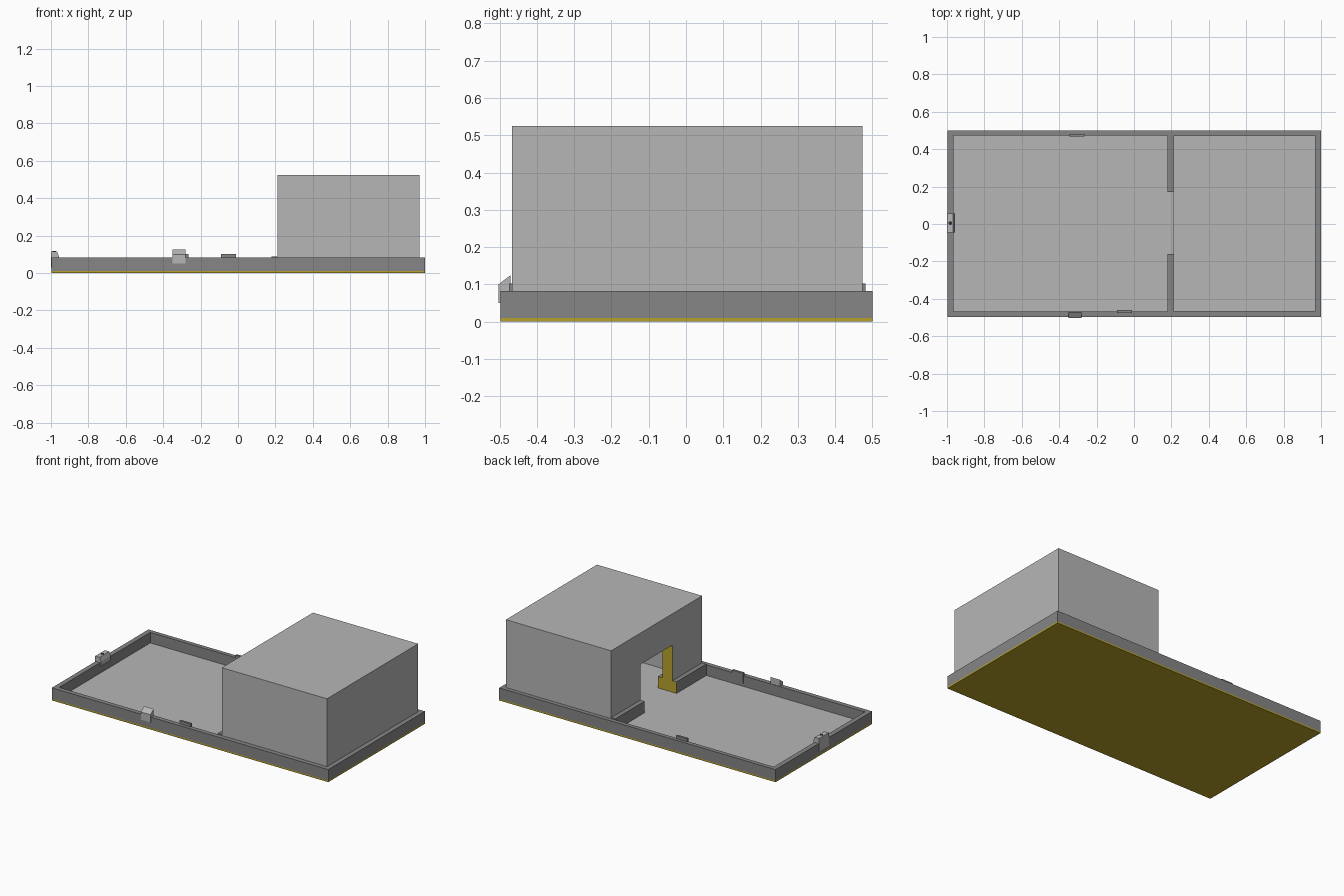
import bpy, bmesh, math

cube = bpy.data.objects.get("Cube")
if cube:
    bpy.data.objects.remove(cube, do_unlink=True)


def material(name, rgb):
    m = bpy.data.materials.new(name)
    m.use_nodes = True
    m.diffuse_color = (*rgb, 1)
    m.node_tree.nodes["Principled BSDF"].inputs["Base Color"].default_value = (*rgb, 1)
    return m


LIGHT = material("light grey", (0.47, 0.47, 0.47))
DARK = material("dark grey", (0.24, 0.24, 0.24))
YELLOW = material("mustard yellow", (0.48, 0.36, 0.025))
BLACK = material("near black", (0.03, 0.03, 0.03))


def finish(name, bm, mat, cut_rule=None):
    """Make an object; faces matching cut_rule get the yellow cut colour."""
    bmesh.ops.recalc_face_normals(bm, faces=bm.faces)
    me = bpy.data.meshes.new(name)
    me.materials.append(mat)
    if cut_rule:
        me.materials.append(YELLOW)
        for f in bm.faces:
            f.material_index = int(cut_rule(f.normal, f.calc_center_median()))
    bm.to_mesh(me)
    bm.free()
    ob = bpy.data.objects.new(name, me)
    bpy.context.collection.objects.link(ob)
    return ob


def box(name, x, y, z, mat, cut_rule=None):
    bm = bmesh.new()
    bmesh.ops.create_cube(bm, size=1)
    for v in bm.verts:
        for i, (a, b) in enumerate((x, y, z)):
            v.co[i] = a if v.co[i] < 0 else b
    return finish(name, bm, mat, cut_rule)


def prism(name, pts, start, end, place, mat):
    """Extrude a 2D profile; place maps (a, b, depth) to xyz."""
    bm = bmesh.new()
    f = bm.faces.new([bm.verts.new(place(a, b, start)) for a, b in pts])
    ext = bmesh.ops.extrude_face_region(bm, geom=[f])["geom"]
    shift = [q - p for p, q in zip(place(0, 0, start), place(0, 0, end))]
    bmesh.ops.translate(bm, vec=shift,
                        verts=[v for v in ext if isinstance(v, bmesh.types.BMVert)])
    return finish(name, bm, mat)


X0, X1, Y0, Y1 = -0.997, 1.0, -0.497, 0.5      # outer footprint
IX0, IX1, IY0, IY1 = -0.965, 0.97, -0.467, 0.473  # inside of the rim
RIM = 0.082

# Base slab and thin floor panel
box("base_slab", (X0, X1), (Y0, Y1), (0, 0.01), YELLOW)
box("floor_panel", (IX0, IX1), (IY0, IY1), (0.01, 0.013), LIGHT)

# Rim around the tray: one open ring
bm = bmesh.new()
loops = []
for xa, xb, ya, yb in ((X0, X1, Y0, Y1), (IX0, IX1, IY0, IY1)):
    for z in (0.01, RIM):
        loops.append([bm.verts.new((x, y, z)) for x, y in
                      ((xa, ya), (xb, ya), (xb, yb), (xa, yb))])
ob, ot, ib, it = loops
for a, b in ((ob, ot), (ot, it), (it, ib), (ib, ob)):
    for i in range(4):
        j = (i + 1) % 4
        bm.faces.new((a[i], a[j], b[j], b[i]))
finish("tray_rim", bm, DARK)

# Hollow cover: roof, three closed walls and a wall with a doorway
BX0, BX1, TOP, T = 0.21, 0.97, 0.525, 0.07
DOOR0, DOOR1, DOOR_TOP = -0.16, 0.17, 0.32
ROOF = TOP - T
box("cover_roof", (BX0, BX1), (IY0, IY1), (ROOF, TOP), LIGHT)
box("cover_front_wall", (BX0, BX1), (IY0, IY0 + T), (0.013, ROOF), LIGHT)
box("cover_back_wall", (BX0, BX1), (IY1 - T, IY1), (0.013, ROOF), LIGHT)
box("cover_end_wall", (BX1 - T, BX1), (IY0 + T, IY1 - T), (0.013, ROOF), LIGHT)
box("door_lintel", (BX0, BX0 + T), (DOOR0, DOOR1), (DOOR_TOP, ROOF), LIGHT,
    lambda n, c: n.z < -0.5)


def jamb(n, c):
    return abs(n.y) > 0.5 and abs(c.y) < 0.2


# Wall pieces and low kerbs on both sides of the doorway
for side, ya, yb, wa, wb in (("front", IY0, DOOR0, IY0 + T, DOOR0),
                             ("back", DOOR1, IY1, DOOR1, IY1 - T)):
    box("door_wall_" + side, (BX0, BX0 + T), (wa, wb), (0.013, ROOF), LIGHT, jamb)
    box("outer_kerb_" + side, (0.18, BX0), (ya, yb), (0.01, 0.088), DARK, jamb)
    box("inner_kerb_" + side, (BX0 + T, 0.315), (wa, wb), (0.01, 0.088), DARK, jamb)

# Sloped hook over the front rim
prism("front_hook",
      [(-0.503, 0.05), (-0.503, 0.1), (-0.47, 0.125), (-0.47, RIM),
       (-0.497, RIM), (-0.497, 0.05)],
      -0.35, -0.28, lambda a, b, d: (d, a, b), LIGHT)

# Latch straddling the end rim, with a round hole on top
prism("end_latch",
      [(-1.0, 0.03), (-1.0, 0.116), (-0.968, 0.116), (-0.958, 0.09),
       (-0.958, 0.06), (-0.965, 0.06), (-0.965, RIM), (-0.997, RIM), (-0.997, 0.03)],
      -0.045, 0.055, lambda a, b, d: (a, d, b), LIGHT)
bm = bmesh.new()
bmesh.ops.create_cone(bm, cap_ends=True, segments=20, radius1=0.01, radius2=0.01, depth=0.002)
bmesh.ops.translate(bm, vec=(-0.982, 0.005, 0.1165), verts=bm.verts)
finish("latch_hole", bm, BLACK)

# Small catch plates against the inside of the long rims
box("front_catch", (-0.09, -0.01), (-0.475, -0.461), (0.035, 0.102), DARK)
box("back_catch", (-0.345, -0.265), (0.467, 0.481), (0.035, 0.102), DARK)
